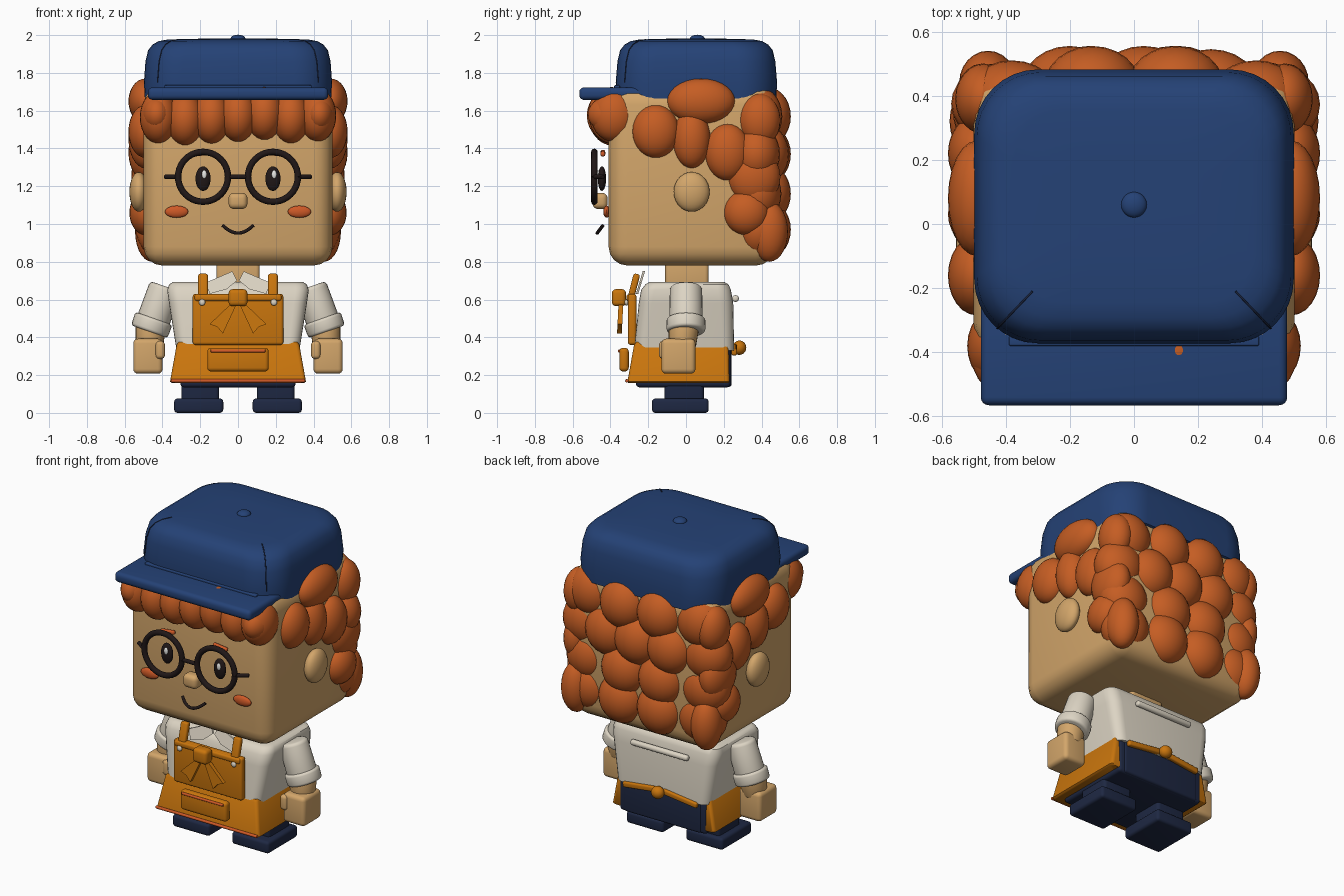
import bpy, bmesh, math
from mathutils import Vector, Matrix

if "Cube" in bpy.data.objects:
    bpy.data.objects.remove(bpy.data.objects["Cube"])


def material(name, r, g, b):
    m = bpy.data.materials.new(name)
    m.use_nodes = True
    m.diffuse_color = (r, g, b, 1)
    bsdf = next(n for n in m.node_tree.nodes if n.type == 'BSDF_PRINCIPLED')
    bsdf.inputs["Base Color"].default_value = (r, g, b, 1)
    return m


skin = material("skin tan", .65, .38, .145)
ginger = material("ginger hair", .56, .11, .017)
blue = material("cap blue", .018, .054, .18)
navy = material("trouser navy", .013, .021, .056)
cream = material("shirt cream", .72, .66, .55)
orange = material("apron orange", .59, .18, .004)
rust = material("rust red", .62, .10, .02)
black = material("warm black", .015, .009, .009)
white = material("eye white", .8, .8, .78)


def finish(name, bm, mat, angle=40):
    bmesh.ops.recalc_face_normals(bm, faces=bm.faces)
    me = bpy.data.meshes.new(name)
    bm.to_mesh(me)
    bm.free()
    me.materials.append(mat)
    ob = bpy.data.objects.new(name, me)
    bpy.context.collection.objects.link(ob)
    bpy.ops.object.select_all(action='DESELECT')
    ob.select_set(True)
    bpy.context.view_layer.objects.active = ob
    bpy.ops.object.shade_smooth_by_angle(angle=math.radians(angle))
    return ob


def box(name, mat, center, size, bevel=.015, rot=(0, 0, 0)):
    bm = bmesh.new()
    bmesh.ops.create_cube(bm, size=1)
    bmesh.ops.scale(bm, vec=size, verts=bm.verts)
    bmesh.ops.bevel(bm, geom=bm.edges[:], offset=bevel, segments=4, profile=.5, affect='EDGES')
    ob = finish(name, bm, mat)
    ob.location, ob.rotation_euler = center, rot
    return ob


def ball(name, mat, center, radii, rot=(0, 0, 0)):
    bm = bmesh.new()
    bmesh.ops.create_uvsphere(bm, u_segments=24, v_segments=14, radius=1)
    bmesh.ops.scale(bm, vec=radii, verts=bm.verts)
    ob = finish(name, bm, mat)
    ob.location, ob.rotation_euler = center, rot
    return ob


def rod(name, mat, a, b, r1, r2, bevel=.012):
    a, b = Vector(a), Vector(b)
    bm = bmesh.new()
    bmesh.ops.create_cone(bm, cap_ends=True, segments=24, radius1=r1, radius2=r2, depth=(b - a).length)
    rims = [e for e in bm.edges if abs(e.verts[0].co.z - e.verts[1].co.z) < 1e-5]
    bmesh.ops.bevel(bm, geom=rims, offset=bevel, segments=3, profile=.5, affect='EDGES')
    turn = Vector((0, 0, 1)).rotation_difference(b - a).to_matrix().to_4x4()
    bmesh.ops.transform(bm, matrix=Matrix.Translation((a + b) / 2) @ turn, verts=bm.verts)
    return finish(name, bm, mat)


def corner(ring, ang):
    """Point on a rounded rectangle ring: z, half x, half y, y centre, corner radius."""
    z, hx, hy, cy, r = ring
    c, s = math.cos(ang), math.sin(ang)
    return Vector((math.copysign(hx - r, c) + r * c, cy + math.copysign(hy - r, s) + r * s, z))


def loft(name, mat, rings, n=8):
    bm = bmesh.new()
    angles = [math.pi / 2 * (q + .001 + .998 * i / n) for q in range(4) for i in range(n + 1)]
    rows = [[bm.verts.new(corner(ring, a)) for a in angles] for ring in rings]
    for low, high in zip(rows, rows[1:]):
        for i in range(len(low)):
            j = (i + 1) % len(low)
            bm.faces.new((low[i], low[j], high[j], high[i]))
    bm.faces.new(rows[0][::-1])
    bm.faces.new(rows[-1])
    return finish(name, bm, mat)


def wire(name, mat, points, radius):
    cu = bpy.data.curves.new(name, 'CURVE')
    cu.dimensions, cu.bevel_depth, cu.use_fill_caps = '3D', radius, True
    sp = cu.splines.new('POLY')
    sp.points.add(len(points) - 1)
    for p, co in zip(sp.points, points):
        p.co = (*co, 1)
    cu.materials.append(mat)
    ob = bpy.data.objects.new(name, cu)
    bpy.context.collection.objects.link(ob)


def plate(name, mat, outline, y, depth, lean=0):
    """Flat panel facing the front, extruded backwards, optionally leaning back with height."""
    bm = bmesh.new()
    z0 = min(p[1] for p in outline)
    face = bm.faces.new([bm.verts.new((x, y + lean * (z - z0), z)) for x, z in outline])
    out = bmesh.ops.extrude_face_region(bm, geom=[face])
    bmesh.ops.translate(bm, vec=(0, depth, 0), verts=[v for v in out["geom"] if isinstance(v, bmesh.types.BMVert)])
    return finish(name, bm, mat)


# Head and neck
box("head", skin, (0, .03, 1.255), (1, .88, .95), .1)
box("neck", skin, (0, .005, .74), (.23, .23, .16), .02)

# Cap with seams, brim and top button
cap = [(1.65, .47, .40, .055, .2), (1.66, .493, .423, .055, .2), (1.75, .498, .427, .055, .2),
       (1.86, .49, .418, .055, .2), (1.92, .476, .404, .055, .2), (1.95, .452, .38, .055, .19),
       (1.968, .42, .348, .055, .18), (1.977, .37, .3, .055, .15), (1.981, .2, .15, .055, .1)]
loft("cap_crown", blue, cap)
box("cap_brim", blue, (0, -.38, 1.69), (.955, .37, .066), .025)
box("cap_band", blue, (0, -.365, 1.725), (.78, .03, .02), .006)
ball("cap_button", blue, (0, .06, 1.98), (.04, .04, .022))
for s in (-1, 1):
    a = math.radians(-90 + s * 40)
    wire("cap_seam", navy, [corner(ring, a) for ring in cap[2:8]], .003)

# Fringe and back curls
for i, drop in enumerate((0, -.01, 0, .01, .02, 0, .01)):
    x = (i - 3) * .14
    ball("fringe_curl", ginger, (x, -.40 + .02 * abs(i - 3) / 3, 1.565 + drop), (.1, .125, .14))
for z, xs in ((1.57, (-.38, -.13, .13, .38)), (1.37, (-.42, -.2, .03, .24, .43)),
              (1.16, (-.41, -.14, .12, .4)), (.97, (-.39, -.13, .14, .39))):
    for x in xs:
        ball("back_curl", ginger, (x, .43 - .25 * max(0, abs(x) - .2), z), (.15, .125, .155))

# Side curls: y, z, y radius, z radius
side_curls = [(.08, 1.65, .18, .12), (-.16, 1.49, .125, .14), (.03, 1.45, .1, .155),
              (.22, 1.38, .12, .15), (.39, 1.55, .11, .14), (.36, 1.25, .14, .15),
              (.32, 1.06, .12, .12), (.44, .96, .1, .16)]
for s in (-1, 1):
    for y, z, ry, rz in side_curls:
        ball("side_curl", ginger, (s * (.49 - .25 * max(0, y - .3)), y, z), (.09, ry, rz))
    ball("temple_curl", ginger, (s * .43, -.39, 1.58), (.08, .13, .1))

    # Face halves
    ball("ear", skin, (s * .525, .03, 1.17), (.05, .095, .105))
    ball("eye", black, (s * .185, -.445, 1.24), (.04, .022, .065))
    ball("eye_glint", white, (s * .185 + .006, -.464, 1.262), (.013, .008, .022))
    box("eyebrow", rust, (s * .185, -.44, 1.375), (.1, .025, .025), .01, (0, s * .12, 0))
    ball("cheek", rust, (s * .325, -.42, 1.065), (.062, .018, .032))
    ring = [(s * .185 + .132 * math.cos(t * math.pi / 20), -.485, 1.25 + .132 * math.sin(t * math.pi / 20))
            for t in range(41)]
    wire("glasses_ring", black, ring, .017)
    rod("glasses_hinge", black, (s * .32, -.485, 1.25), (s * .387, -.44, 1.25), .012, .012, .004)

    # Arms
    rod("sleeve", cream, (s * .465, 0, .44), (s * .385, 0, .67), .09, .085, .02)
    rod("sleeve_cuff", cream, (s * .47, 0, .43), (s * .445, 0, .5), .102, .104, .015)
    rod("forearm", skin, (s * .47, -.02, .35), (s * .46, -.01, .47), .072, .082)
    box("hand", skin, (s * .477, -.04, .30), (.155, .18, .185), .025)
    box("thumb", skin, (s * .412, -.105, .333), (.05, .075, .095), .02)

    # Legs and shoes
    box("leg", navy, (s * .2, -.01, .14), (.2, .21, .2), .02)
    box("shoe", navy, (s * .208, -.03, .038), (.26, .3, .076), .018)

    # Collar, apron straps, buttons and bow tails
    plate("collar", cream, [(s * x, z) for x, z in ((.005, .70), (.03, .75), (.17, .69), (.15, .63), (.06, .655))],
          -.265, .012, .3)
    box("apron_strap", orange, (s * .185, -.275, .675), (.052, .035, .125), .012, (-.25, 0, 0))
    ball("apron_button", cream, (s * .19, -.315, .585), (.017, .01, .017))
    plate("bow_tail", orange, [(s * x, z) for x, z in ((.01, .57), (.045, .57), (.15, .47), (.11, .455), (.08, .42))],
          -.365, .025, .05)
    box("back_tie", orange, (s * .14, .255, .335), (.24, .03, .035), .01, (0, s * .12, 0))

ball("nose", skin, (0, -.425, 1.12), (.001, .001, .001))
box("nose_block", skin, (0, -.455, 1.122), (.1, .08, .085), .028)
rod("glasses_bridge", black, (-.06, -.485, 1.25), (.06, -.485, 1.25), .012, .012, .002)
smile = [(.08 * t / 8, -.47 + .03 * (t / 8) ** 2, .952 + .04 * (t / 8) ** 2) for t in range(-8, 9)]
wire("mouth", black, smile, .009)

# Shirt and trousers
loft("shirt", cream, [(.33, .325, .265, -.01, .06), (.58, .365, .25, 0, .07), (.65, .375, .238, 0, .07),
                      (.68, .365, .22, .005, .06), (.692, .345, .2, .005, .05)], 5)
rod("shirt_back_bar", cream, (-.2, .262, .605), (.2, .262, .605), .018, .018)
box("trousers", navy, (0, -.015, .25), (.61, .5, .23), .02)

# Apron skirt, pocket, bib and ties
loft("apron_skirt", orange, [(.158, .35, .265, -.04, .02), (.165, .36, .27, -.04, .02),
                             (.36, .325, .25, -.025, .02), (.375, .315, .24, -.025, .02)], 4)
box("trousers_seat", navy, (0, .2, .255), (.54, .082, .235), .015)
rod("apron_hem", rust, (-.355, -.313, .17), (.355, -.313, .17), .009, .009, .003)
box("pocket", orange, (0, -.328, .282), (.325, .05, .125), .02)
rod("pocket_trim", rust, (-.145, -.353, .328), (.145, -.353, .328), .008, .008, .003)
box("bib", orange, (0, -.285, .495), (.48, .045, .27), .015)
box("bib_top_fold", orange, (0, -.29, .61), (.46, .052, .035), .012)
box("bow_knot", orange, (0, -.355, .61), (.1, .075, .09), .022)
ball("back_tie_knot", orange, (0, .283, .345), (.04, .036, .038))
